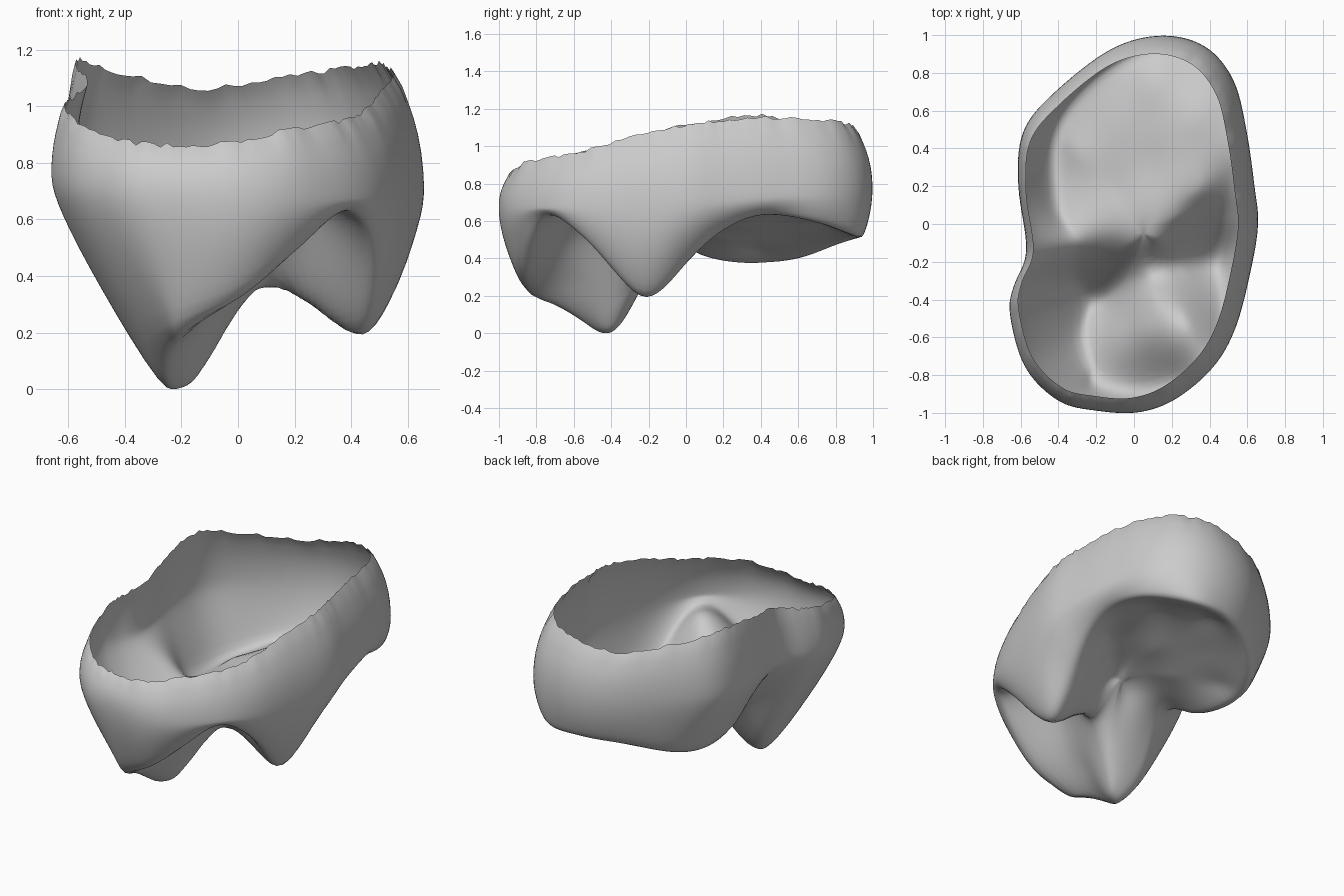
import bpy, bmesh, math, random
from mathutils import Vector

if "Cube" in bpy.data.objects:
    bpy.data.objects.remove(bpy.data.objects["Cube"], do_unlink=True)
random.seed(4)

# Stations around the crown: lower edge x, y, z, then bulge x, y, then rim z
STATIONS = [
    (-.20, -.85, .20, -.20, -.99, .87), (.00, -.88, .30, .02, -1.0, .88),
    (.20, -.83, .47, .22, -.93, .92), (.38, -.73, .64, .42, -.76, .95),
    (.47, -.52, .48, .54, -.55, .99), (.46, -.22, .18, .62, -.25, 1.07),
    (.49, .02, .39, .66, .00, 1.12), (.52, .20, .55, .64, .20, 1.14),
    (.53, .42, .64, .60, .48, 1.16), (.49, .70, .59, .53, .76, 1.15),
    (.32, .92, .51, .38, .94, 1.13), (.08, .92, .49, .15, 1.0, 1.10),
    (-.15, .81, .46, -.12, .93, 1.07), (-.36, .61, .38, -.42, .70, 1.12),
    (-.43, .38, .35, -.59, .49, 1.17), (-.41, .08, .40, -.615, .20, 1.15),
    (-.32, -.11, .49, -.57, -.14, 1.09), (-.32, -.30, .14, -.64, -.33, 1.03),
    (-.26, -.42, -.01, -.66, -.48, 1.0), (-.28, -.59, .08, -.58, -.76, .93),
    (-.24, -.75, .15, -.40, -.94, .88),
]
# Heights inside the chewing surface: cusp ridge and front pit
FLOOR = [
    (.12, -.24, .33), (.00, -.29, .27), (-.08, -.34, .14), (-.16, -.41, .00),
    (.22, -.23, .31), (.32, -.23, .24), (.40, -.22, .18),
    (.27, -.50, .69), (.20, -.63, .64), (.05, -.55, .52), (.32, -.62, .67),
    (-.10, -.58, .29), (.12, -.40, .54), (.40, -.53, .58), (-.08, -.75, .30),
]
# Back pit: a gently tilted plateau rising to the left
for px, py in ((-.32, .40), (-.30, .15), (-.20, -.10), (-.02, -.10), (.12, -.08),
               (.22, .04), (.35, .18), (-.10, .20), (.10, .30), (.33, .40),
               (-.10, .55), (.15, .60), (.35, .60), (.10, .80)):
    FLOOR.append((px, py, .54 + .28 * px + .07 * (py - .3)))
STEPS, UPPER, LOWER, RINGS = 8, 7, 12, 20
CENTRE = Vector((.05, -.05, 0))


def catmull(a, b, c, d, t):
    return .5 * (2 * b + (c - a) * t + (2 * a - 5 * b + 4 * c - d) * t * t
                 + (3 * b - a - 3 * c + d) * t ** 3)


def around(i):
    """Smoothly interpolated station values at step i."""
    n, k, t = len(STATIONS), i // STEPS, (i % STEPS) / STEPS
    return [catmull(*v, t) for v in zip(*(STATIONS[(k + j) % n] for j in (-1, 0, 1, 2)))]


def solve(rows):
    """Gaussian elimination of an augmented matrix."""
    n = len(rows)
    for i in range(n):
        p = max(range(i, n), key=lambda r: abs(rows[r][i]))
        rows[i], rows[p] = rows[p], rows[i]
        for r in range(i + 1, n):
            f = rows[r][i] / rows[i][i]
            rows[r] = [a - f * b for a, b in zip(rows[r], rows[i])]
    out = [0] * n
    for i in reversed(range(n)):
        rest = sum(rows[i][j] * out[j] for j in range(i + 1, n))
        out[i] = (rows[i][n] - rest) / rows[i][i]
    return out


COUNT = len(STATIONS) * STEPS
columns = [around(i) for i in range(COUNT)]
edges = [Vector(c[:3]) for c in columns]
knots = [tuple(e) for e in edges[::STEPS // 2]] + FLOOR
weights = solve([[math.hypot(a[0] - b[0], a[1] - b[1]) for b in knots] + [a[2]]
                 for a in knots])


def floor_height(x, y):
    """Smooth surface through the lower edge and the floor points."""
    return sum(w * math.hypot(x - k[0], y - k[1]) for w, k in zip(weights, knots))


bm = bmesh.new()
rows = [[] for _ in range(UPPER + LOWER + RINGS)]
for c, edge in zip(columns, edges):
    bx, by, rim_z = c[3:]
    bulge = Vector((bx, by, .745 + .06 * by - .05 * bx))
    rim = Vector((.88 * bx - .03, .91 * by - .01, rim_z + random.uniform(-.009, .009)))
    path = []
    # Wall from the torn rim out to the bulge
    mid = Vector((bx, by, bulge.z + .6 * (rim.z - bulge.z)))
    for j in range(UPPER):
        t = j / UPPER
        path.append(rim * (1 - t) ** 2 + mid * 2 * t * (1 - t) + bulge * t * t)
    # Wall from the bulge in to the lower edge, fuller on the left and back
    full = .42 + .2 * max(bx, 0) + .4 * min(bx, 0) + .15 * max(by, 0)
    mid = Vector((bx, by, bulge.z + full * (edge.z - bulge.z)))
    for j in range(LOWER):
        t = j / LOWER
        path.append(bulge * (1 - t) ** 2 + mid * 2 * t * (1 - t) + edge * t * t)
    # Chewing surface from the lower edge to the centre
    for j in range(RINGS):
        p = edge.lerp(CENTRE, j / RINGS)
        p.z = edge.z if j == 0 else floor_height(p.x, p.y)
        path.append(p)
    for row, p in zip(rows, path):
        row.append(bm.verts.new(p))

for a, b in zip(rows, rows[1:]):
    for i in range(COUNT):
        k = (i + 1) % COUNT
        bm.faces.new((a[i], b[i], b[k], a[k]))
hub = bm.verts.new((CENTRE.x, CENTRE.y, floor_height(CENTRE.x, CENTRE.y)))
for i in range(COUNT):
    bm.faces.new((rows[-1][i], hub, rows[-1][(i + 1) % COUNT]))

# Soften everything below the rim
soft = [v for row in rows[2:] for v in row] + [hub]
for _ in range(6):
    bmesh.ops.smooth_vert(bm, verts=soft, factor=.5,
                          use_axis_x=True, use_axis_y=True, use_axis_z=True)
bmesh.ops.recalc_face_normals(bm, faces=bm.faces)
low = min(v.co.z for v in bm.verts)
bmesh.ops.translate(bm, verts=bm.verts, vec=(0, 0, -low))

mesh = bpy.data.meshes.new("tooth_crown")
bm.to_mesh(mesh)
bm.free()
crown = bpy.data.objects.new("tooth_crown", mesh)
bpy.context.collection.objects.link(crown)

# Plain grey material
grey = bpy.data.materials.new("light_grey")
grey.use_nodes = True
colour = (.6, .6, .6, 1)
grey.diffuse_color = colour
grey.node_tree.nodes["Principled BSDF"].inputs["Base Color"].default_value = colour
mesh.materials.append(grey)

bpy.context.view_layer.objects.active = crown
crown.select_set(True)
bpy.ops.object.shade_smooth_by_angle(angle=math.radians(60))
